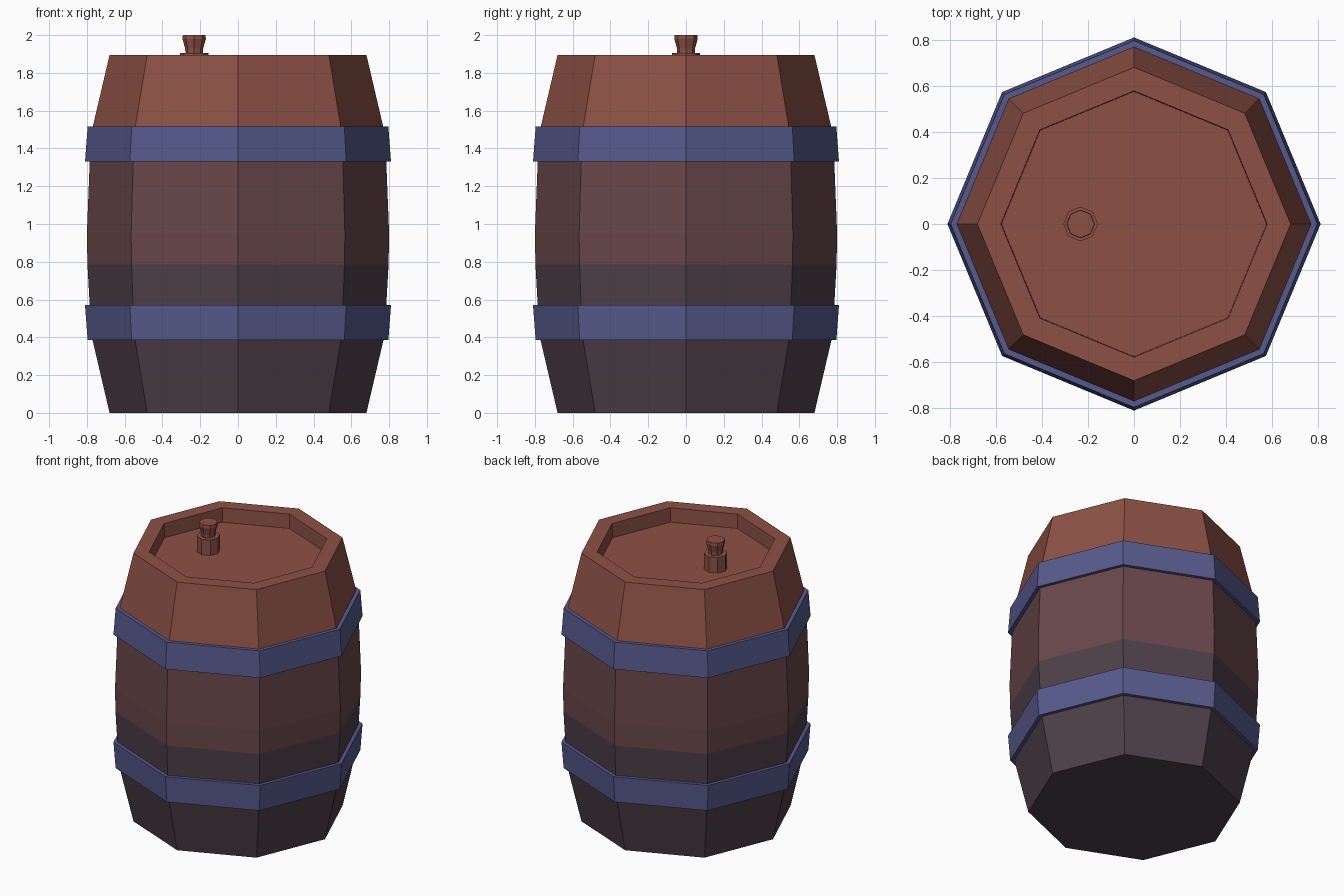
import bpy, bmesh, math

if "Cube" in bpy.data.objects:
    bpy.data.objects.remove(bpy.data.objects["Cube"])

SIDES = 8


def colour(name, r, g, b):
    def lin(c):
        c /= 255
        return c / 12.92 if c <= 0.04045 else ((c + 0.055) / 1.055) ** 2.4
    m = bpy.data.materials.new(name)
    m.diffuse_color = (lin(r), lin(g), lin(b), 1)
    m.use_nodes = True
    m.node_tree.nodes["Principled BSDF"].inputs["Base Color"].default_value = m.diffuse_color
    return m


warm = colour("warm_red_wood", 140, 81, 69)
mid = colour("dull_brown_wood", 104, 71, 74)
dark = colour("dark_plum_wood", 78, 64, 73)
blue = colour("blue_metal", 86, 90, 140)


def lathe(name, profile, mats, x=0.0, closed=False, rule=None):
    """Revolve (radius, z) points into a flat eight-sided solid."""
    bm = bmesh.new()
    rings = []
    for r, z in profile:
        rings.append([bm.verts.new((x + r * math.cos(i * math.tau / SIDES),
                                    r * math.sin(i * math.tau / SIDES), z))
                      for i in range(SIDES)])
    pairs = list(zip(rings, rings[1:]))
    if closed:
        pairs.append((rings[-1], rings[0]))
    else:
        bm.faces.new(rings[0][::-1])
        bm.faces.new(rings[-1])
    for a, b in pairs:
        for i in range(SIDES):
            j = (i + 1) % SIDES
            bm.faces.new((a[i], a[j], b[j], b[i]))
    bmesh.ops.recalc_face_normals(bm, faces=bm.faces)
    if rule:
        for f in bm.faces:
            f.material_index = rule(f.calc_center_median().z)
    me = bpy.data.meshes.new(name)
    bm.to_mesh(me)
    bm.free()
    for m in mats:
        me.materials.append(m)
    ob = bpy.data.objects.new(name, me)
    bpy.context.collection.objects.link(ob)
    return ob


# Barrel body with recessed lid, coloured in three height zones
lathe("barrel_body",
      [(0.68, 0), (0.77, 0.385), (0.785, 0.57), (0.797, 0.785), (0.80, 0.95),
       (0.785, 1.33), (0.77, 1.51), (0.68, 1.895), (0.578, 1.895), (0.575, 1.795)],
      [dark, mid, warm],
      rule=lambda z: 0 if z < 0.75 else 1 if z < 1.45 else 2)

# Metal hoops, mirrored about the middle height
for name, flip in (("upper_hoop", False), ("lower_hoop", True)):
    pts = [(0.775, 1.33), (0.81, 1.33), (0.796, 1.515), (0.76, 1.515)]
    if flip:
        pts = [(r, 1.9 - z) for r, z in pts]
    lathe(name, pts, [blue], closed=True)

# Bung collar and stopper on the lid
lathe("bung_collar", [(0.075, 1.79), (0.075, 1.905)], [warm], x=-0.232)
lathe("bung_stopper", [(0.046, 1.90), (0.048, 1.93), (0.062, 1.98), (0.06, 2.0)],
      [warm], x=-0.232)
